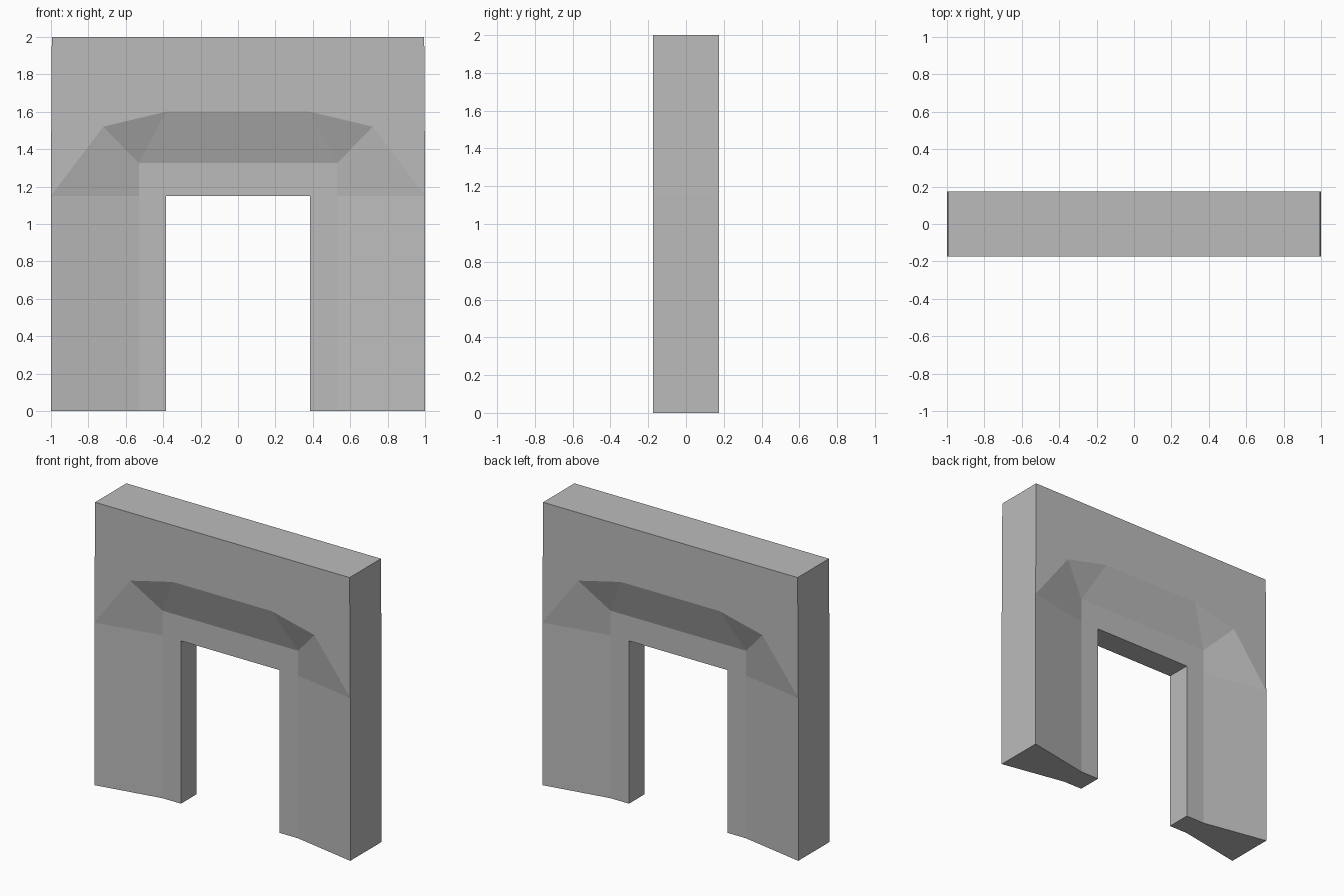
import bpy
import bmesh

cube = bpy.data.objects.get("Cube")
if cube:
    bpy.data.objects.remove(cube, do_unlink=True)

# Plain grey stone
stone = bpy.data.materials.new("grey_stone")
stone.use_nodes = True
grey = (0.5, 0.5, 0.5, 1.0)
stone.diffuse_color = grey
stone.node_tree.nodes["Principled BSDF"].inputs["Base Color"].default_value = grey

OUT, IN = -0.175, -0.087    # depth of the thick wall and of the recessed door frame
SPRING = 1.15               # height of the opening

# Key points of one quarter of the gateway (front, left half)
points = {
    "top_mid": (0, OUT, 2), "top_corner": (0.995, OUT, 2),
    "top_mid_c": (0, 0, 2), "top_corner_c": (0.995, 0, 2),
    "spring_out": (1, OUT, SPRING), "spring_out_c": (1, 0, SPRING),
    "foot_out": (1, OUT, 0), "foot_out_c": (1, 0, 0),
    "shoulder": (0.72, OUT, 1.52), "crown": (0.385, OUT, 1.6), "crown_mid": (0, OUT, 1.6),
    "frame_top": (0.53, IN, 1.325), "frame_top_mid": (0, IN, 1.325),
    "frame_spring": (0.53, IN, SPRING), "frame_foot": (0.53, IN, 0),
    "door_top": (0.385, IN, SPRING), "door_top_c": (0.385, 0, SPRING),
    "door_mid": (0, IN, SPRING), "door_mid_c": (0, 0, SPRING),
    "door_foot": (0.385, IN, 0), "door_foot_c": (0.385, 0, 0),
}
faces = [
    # upper wall and its top and side
    "top_mid crown_mid crown shoulder spring_out top_corner",
    "top_mid top_corner top_corner_c top_mid_c",
    "top_corner spring_out spring_out_c top_corner_c",
    # sloped hood around the recess
    "crown_mid frame_top_mid frame_top crown",
    "crown frame_top shoulder",
    "shoulder frame_top frame_spring spring_out",
    # leg
    "spring_out frame_spring frame_foot foot_out",
    "spring_out foot_out foot_out_c spring_out_c",
    "foot_out frame_foot door_foot door_foot_c foot_out_c",
    # recessed door frame and opening
    "frame_top_mid door_mid door_top frame_spring frame_top",
    "frame_spring door_top door_foot frame_foot",
    "door_top door_top_c door_foot_c door_foot",
    "door_mid door_mid_c door_top_c door_top",
]

bm = bmesh.new()
verts = {name: bm.verts.new(co) for name, co in points.items()}
for face in faces:
    bm.faces.new([verts[name] for name in face.split()])

# Mirror the quarter to the other side and to the back
for axis in ("X", "Y"):
    bmesh.ops.mirror(bm, geom=bm.verts[:] + bm.edges[:] + bm.faces[:],
                     axis=axis, merge_dist=0.001)
bmesh.ops.remove_doubles(bm, verts=bm.verts[:], dist=0.0005)
bmesh.ops.recalc_face_normals(bm, faces=bm.faces[:])

mesh = bpy.data.meshes.new("gateway")
bm.to_mesh(mesh)
bm.free()
mesh.materials.append(stone)
bpy.context.collection.objects.link(bpy.data.objects.new("gateway", mesh))
